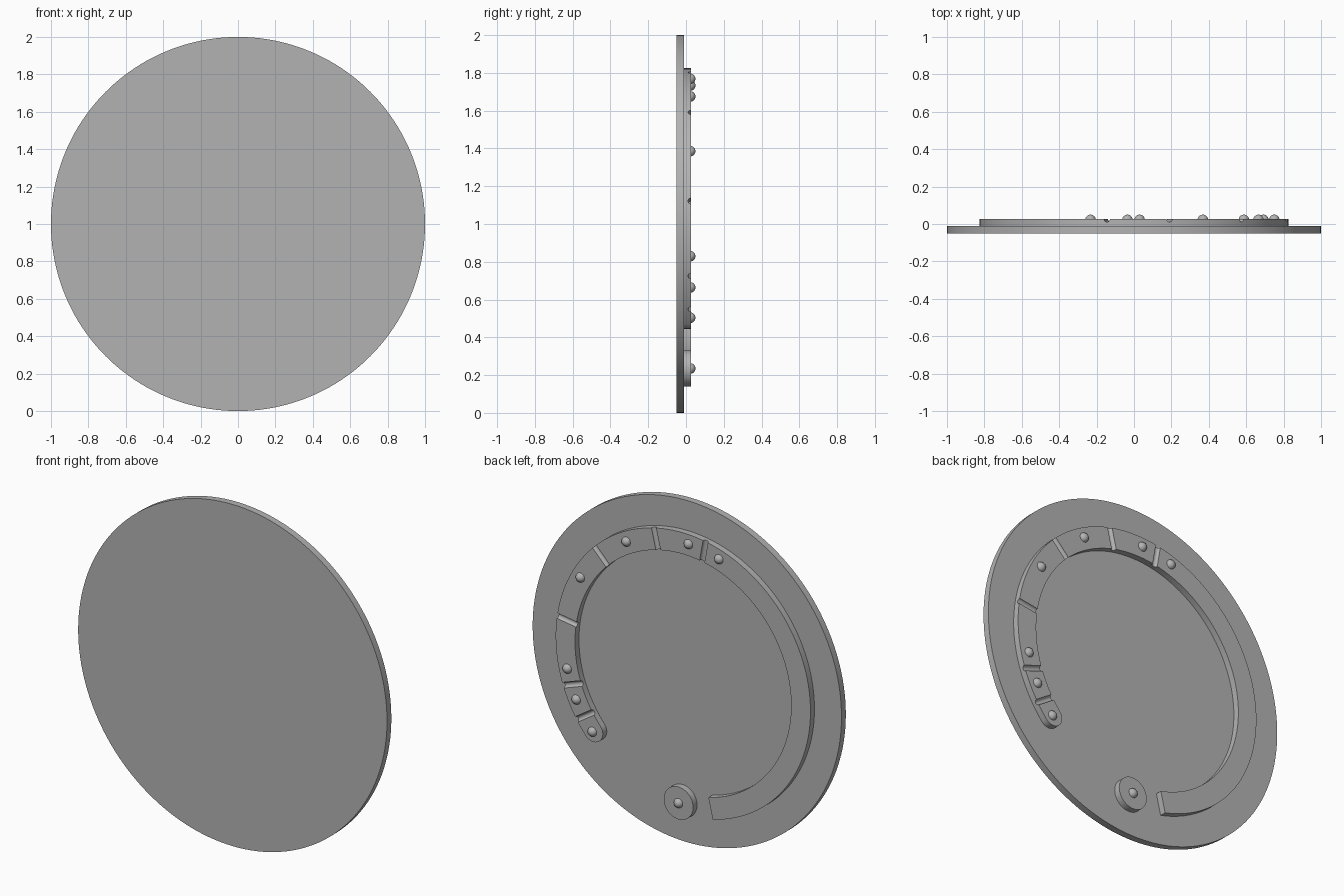
import bpy, bmesh
from math import sin, cos, pi, radians
from mathutils import Vector, Matrix

if "Cube" in bpy.data.objects:
    bpy.data.objects.remove(bpy.data.objects["Cube"])

# Material
grey = bpy.data.materials.new("plain grey")
grey.use_nodes = True
colour = (0.45, 0.45, 0.45, 1)
grey.diffuse_color = colour
grey.node_tree.nodes["Principled BSDF"].inputs["Base Color"].default_value = colour

CENTRE_Z = 1.0
PLATE_FRONT, PLATE_BACK, RAISED_BACK = -0.05, -0.01, 0.027
R_IN, R_OUT = 0.70, 0.825
R_MID, HALF = (R_IN + R_OUT) / 2, (R_OUT - R_IN) / 2
ROUND_END, SQUARE_END = radians(-40.2), radians(256.5)


def polar(angle, radius, y):
    return Vector((radius * cos(angle), y, CENTRE_Z + radius * sin(angle)))


def finish(obj):
    if not obj.data.materials:
        obj.data.materials.append(grey)
    bpy.ops.object.select_all(action='DESELECT')
    obj.select_set(True)
    bpy.context.view_layer.objects.active = obj
    bpy.ops.object.shade_smooth_by_angle(angle=radians(30))


def to_object(name, bm):
    bmesh.ops.recalc_face_normals(bm, faces=bm.faces)
    mesh = bpy.data.meshes.new(name)
    bm.to_mesh(mesh)
    bm.free()
    obj = bpy.data.objects.new(name, mesh)
    bpy.context.collection.objects.link(obj)
    return obj


def disc(name, x, z, radius, front, back, sides):
    bpy.ops.mesh.primitive_cylinder_add(
        vertices=sides, radius=radius, depth=back - front,
        location=(x, (front + back) / 2, z), rotation=(pi / 2, 0, 0))
    obj = bpy.context.object
    obj.name = name
    finish(obj)


# Round plate and the separate small boss
disc("plate", 0, CENTRE_Z, 1.0, PLATE_FRONT, PLATE_BACK, 160)
boss = (0.03, 0.235)
disc("boss", *boss, 0.095, PLATE_BACK - 0.002, RAISED_BACK, 64)

# Raised open band: pairs of edge points, closing on a rounded tip
bm = bmesh.new()
pairs = []
base = PLATE_BACK - 0.002
tangent = Vector((sin(ROUND_END), 0, -cos(ROUND_END)))
for i in range(10, 0, -1):
    t = i / 10 * radians(88)
    shift = tangent * HALF * sin(t)
    pairs.append([polar(ROUND_END, R_MID + s * HALF * cos(t), base) + shift for s in (-1, 1)])
STEPS = 120
for i in range(STEPS + 1):
    a = ROUND_END + (SQUARE_END - ROUND_END) * i / STEPS
    pairs.append([polar(a, R_IN, base), polar(a, R_OUT, base)])
rows = [[bm.verts.new(p) for p in pair] for pair in pairs]
faces = [bm.faces.new((a[0], a[1], b[1], b[0])) for a, b in zip(rows, rows[1:])]
ext = bmesh.ops.extrude_face_region(bm, geom=faces)
bmesh.ops.translate(bm, vec=(0, RAISED_BACK - base, 0),
                    verts=[g for g in ext["geom"] if isinstance(g, bmesh.types.BMVert)])
# Extrusion may leave or drop the base faces; make sure the band is closed
edges = [e for e in bm.edges if e.is_boundary]
if edges:
    bmesh.ops.holes_fill(bm, edges=edges)
band = to_object("raised_band", bm)
band.data.materials.append(grey)

# Half-round grooves across the band
bm = bmesh.new()
for deg in (-33.2, -19.5, 8.5, 45.8, 76.7, 100.1):
    a = radians(deg)
    radial = Vector((cos(a), 0, sin(a)))
    turn = radial.to_track_quat('Z', 'Y').to_matrix().to_4x4()
    bmesh.ops.create_cone(bm, cap_ends=True, segments=20, radius1=0.016, radius2=0.016,
                          depth=0.2, matrix=Matrix.Translation(polar(a, R_MID, RAISED_BACK)) @ turn)
cutter = to_object("groove_cutter", bm)
cutter.hide_render = True
cut = band.modifiers.new("grooves", 'BOOLEAN')
cut.operation, cut.object, cut.solver = 'DIFFERENCE', cutter, 'EXACT'
bpy.ops.object.select_all(action='DESELECT')
band.select_set(True)
bpy.context.view_layer.objects.active = band
bpy.ops.object.modifier_apply(modifier=cut.name)
bpy.data.objects.remove(cutter)
finish(band)

# Domed studs, one per band section and one on the boss
studs = [polar(radians(d), 0.769, 0) for d in (-40.2, -25.9, -12.8, 30.1, 61.4, 92.6, 107.6)]
studs.append(Vector((boss[0], 0, boss[1])))
for i, p in enumerate(studs):
    bpy.ops.mesh.primitive_uv_sphere_add(segments=32, ring_count=16, radius=0.028,
                                         location=(p.x, 0.022, p.z), rotation=(pi / 2, 0, 0))
    bpy.context.object.name = f"stud_{i + 1}"
    finish(bpy.context.object)
